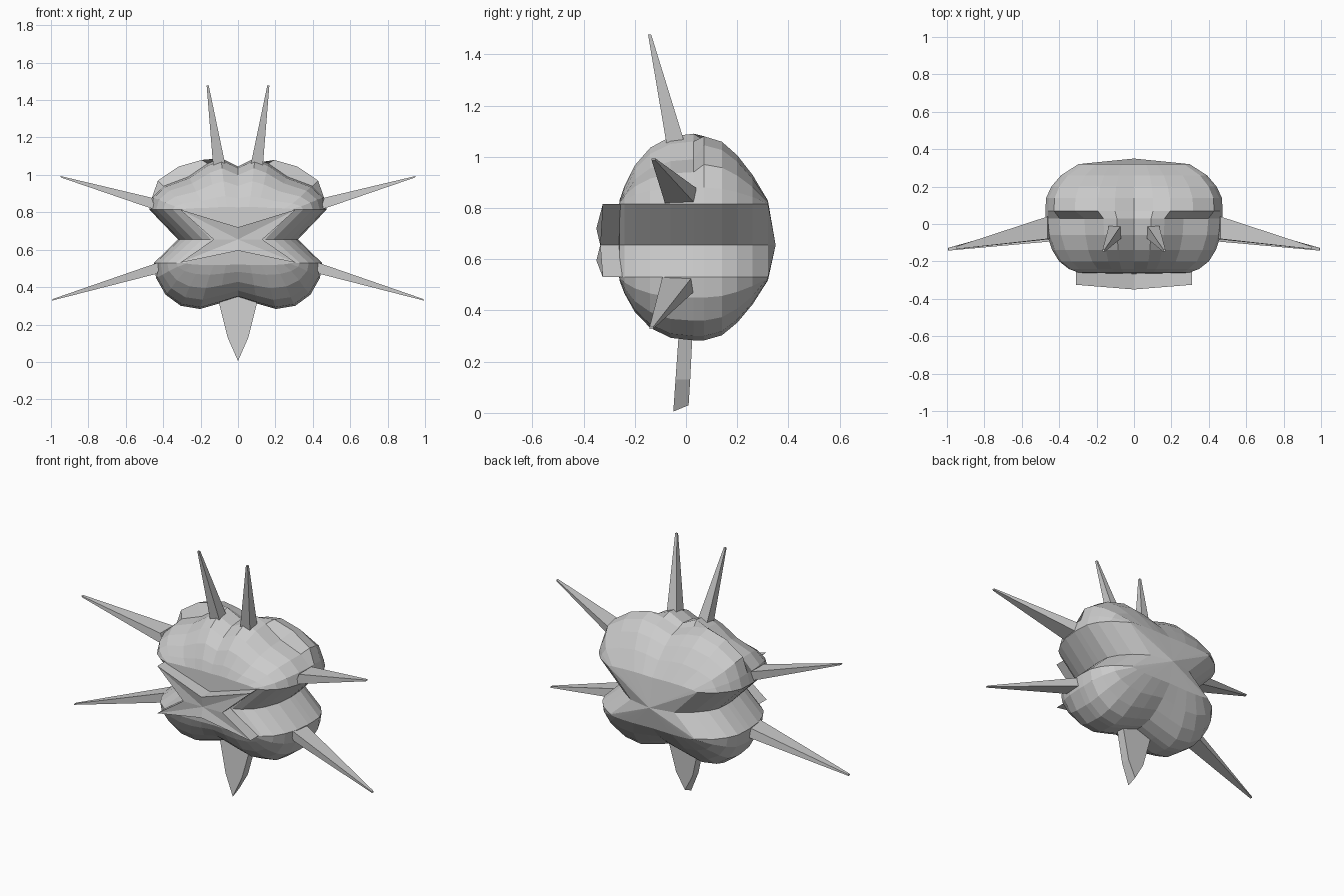
import bpy, bmesh
from mathutils import Vector

if "Cube" in bpy.data.objects:
    bpy.data.objects.remove(bpy.data.objects["Cube"])


def make(name, rings, cap_a=None, cap_b=None):
    """Loft closed rings; each end is fanned to a point or closed flat."""
    bm = bmesh.new()
    vr = [[bm.verts.new(p) for p in r] for r in rings]
    n = len(vr[0])
    for a, b in zip(vr, vr[1:]):
        for i in range(n):
            j = (i + 1) % n
            bm.faces.new((a[i], a[j], b[j], b[i]))
    for ring, cap in ((vr[0], cap_a), (vr[-1], cap_b)):
        if cap is None:
            bm.faces.new(ring)
        else:
            c = bm.verts.new(cap)
            for i in range(n):
                bm.faces.new((ring[i], ring[(i + 1) % n], c))
    bmesh.ops.recalc_face_normals(bm, faces=bm.faces)
    me = bpy.data.meshes.new(name)
    bm.to_mesh(me)
    bm.free()
    ob = bpy.data.objects.new(name, me)
    bpy.context.collection.objects.link(ob)
    return ob


# Body: four-lobed section (right half, bottom to top) lofted along y
LOW = [(0, .345), (.1, .312), (.2, .283), (.3, .30), (.38, .36), (.43, .45), (.44, .53)]
NOTCH = (.31, .655)
UP_FRONT = [(.465, .815), (.45, .88), (.39, .94), (.26, .99), (.16, 1.06), (.09, 1.09), (0, 1.045)]
UP_BACK = [(.465, .815), (.45, .88), (.42, .97), (.31, 1.045), (.19, 1.08), (.1, 1.065), (0, 1.03)]
# y, width scale, lobe height scale
SLICES = [(-.26, .64, .05), (-.24, .75, .26), (-.2, .86, .55), (-.14, .94, .8),
          (-.06, 1, .96), (.03, 1.02, 1), (.07, 1.02, 1), (.14, 1.01, .92),
          (.2, .95, .72), (.26, .84, .43), (.32, .64, .05)]


def body_ring(y, w, h):
    up = UP_FRONT if y < .05 else UP_BACK
    half = [(x * w, .53 + (z - .53) * h) for x, z in LOW]
    half.append((NOTCH[0] * w ** 1.7, NOTCH[1]))
    half += [(x * w, .815 + (z - .815) * h) for x, z in up]
    full = half + [(-x, z) for x, z in half[-2:0:-1]]
    return [(x, y, z) for x, z in full]


make("body", [body_ring(*s) for s in SLICES], (0, -.27, .655), (0, .35, .655))

# Raised crossed front lips
cross = [(.31, -.325, .815), (0, -.35, .72), (-.31, -.325, .815), (-.13, -.335, .655),
         (-.31, -.325, .53), (0, -.35, .595), (.31, -.325, .53), (.13, -.335, .655)]
make("front_cross", [[(x, -.2, z) for x, y, z in cross], cross], (0, -.2, .655), (0, -.335, .655))


# Four-sided tapering spikes, mirrored left and right
def spike(name, base, u, v, tip, end=.13):
    base, u, v, tip = map(Vector, (base, u, v, tip))
    for side, s in (("right", 1), ("left", -1)):
        rings = []
        for c, k in ((base, 1), (tip, end)):
            pts = [c + (u * a + v * b) * k for a, b in ((-1, -1), (1, -1), (1, 1), (-1, 1))]
            rings.append([(p.x * s, p.y, p.z) for p in pts])
        make(f"{name}_{side}", rings)


spike("top_spike", (.1, -.04, 1.05), (.033, 0, 0), (0, .036, 0), (.162, -.142, 1.477), .17)
spike("upper_side_spike", (.45, -.02, .845), (.012, 0, .033), (0, .06, 0), (.948, -.127, .99), .12)
spike("lower_side_spike", (.42, -.03, .505), (-.012, 0, .033), (0, .06, 0), (.993, -.135, .332), .12)

# Pointed keel underneath, leaning slightly forward
keel = [(.1, .36), (.1, .31), (.055, .13), (0, .005), (-.055, .13), (-.1, .31), (-.1, .36)]
make("bottom_keel", [[(x, -.05 + z * .07, z) for x, z in keel],
                     [(x, .01 + z * .05, max(z, .03)) for x, z in keel]])
